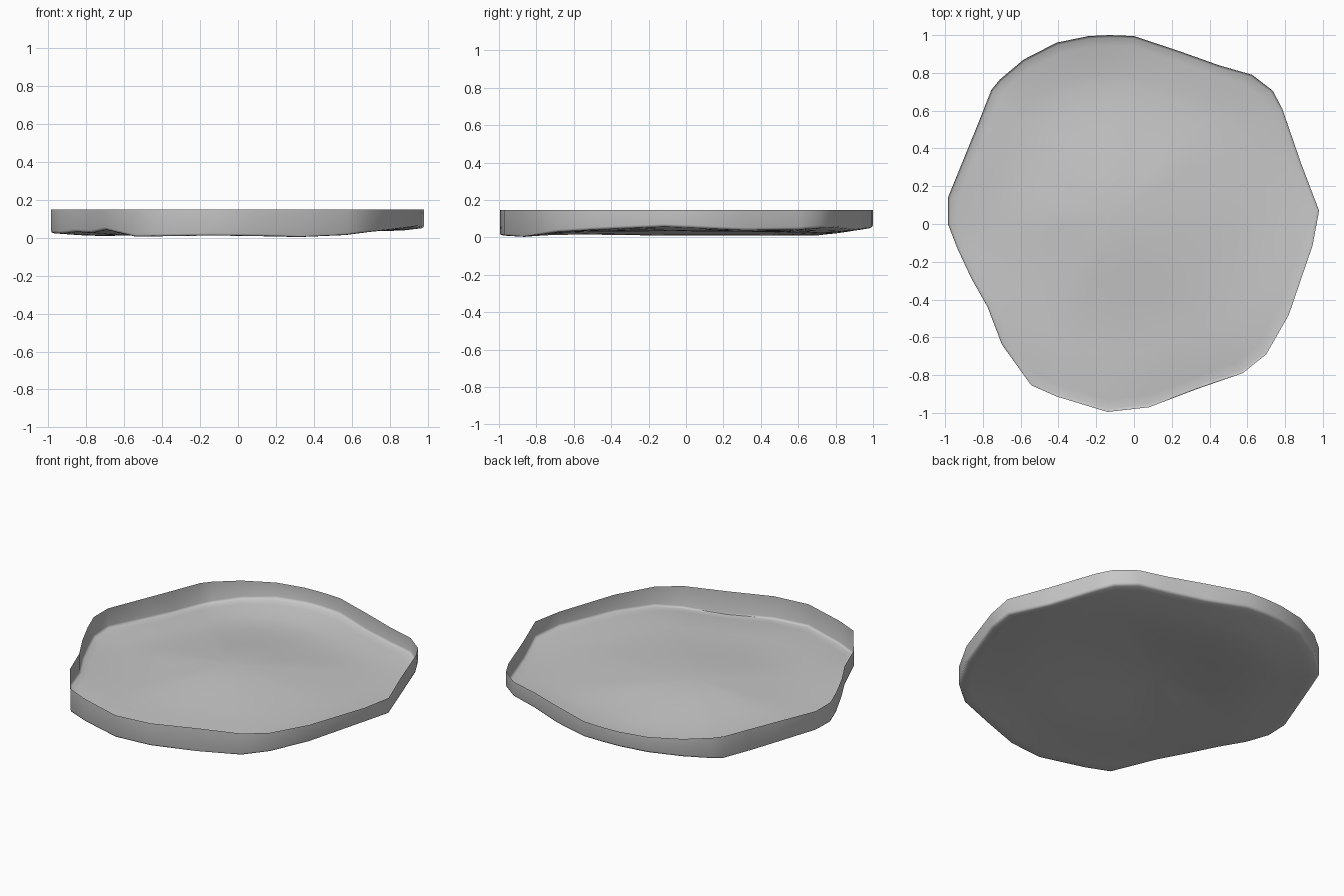
import bpy, bmesh, math

if "Cube" in bpy.data.objects:
    bpy.data.objects.remove(bpy.data.objects["Cube"])

# Rim outline: x, y, height of the lower edge
RIM = [(.98, .07, .050), (.945, -.115, .058), (.82, -.48, .042), (.70, -.69, .029),
       (.575, -.79, .012), (.33, -.875, .001), (.08, -.97, .007), (-.14, -.995, .010),
       (-.41, -.913, .006), (-.545, -.853, .004), (-.70, -.637, .043), (-.775, -.44, .026),
       (-.86, -.29, .031), (-.935, -.13, .021), (-.985, 0, .024), (-.985, .14, .028),
       (-.885, .385, .017), (-.82, .545, .011), (-.755, .71, .010), (-.71, .765, .017),
       (-.585, .87, .036), (-.41, .96, .050), (-.24, .995, .054), (-.13, 1.0, .054),
       (0, .995, .051), (.24, .915, .040), (.45, .84, .050), (.625, .79, .055),
       (.735, .705, .050), (.785, .61, .042), (.885, .32, .038)]
TOP = .147
PEAK = .07       # height of the low dome in the middle
PEAK_X, PEAK_Y = -.1, .05
GROOVE = .74     # where the dome ends and the floor rises to the rim

grey = bpy.data.materials.new("stone grey")
grey.diffuse_color = (.57, .57, .57, 1)
grey.use_nodes = True
grey.node_tree.nodes["Principled BSDF"].inputs["Base Color"].default_value = grey.diffuse_color

bm = bmesh.new()


def ring(point):
    return [bm.verts.new(point(*p)) for p in RIM]


def floor_ring(s):
    """Floor contour scaled by s: a low dome, a groove, then a rise to the rim."""
    def point(x, y, z):
        a = math.atan2(y, x)
        groove = .021 + .012 * math.cos(a + .2)
        if s < GROOVE:
            h = groove + (PEAK - groove) * math.cos(math.pi / 2 * s / GROOVE) ** 2
        else:
            w = (s - GROOVE) / (1 - GROOVE)
            h = groove + (z - groove) * w ** 1.3
        return x * s + PEAK_X * (1 - s), y * s + PEAK_Y * (1 - s), h
    return ring(point)


# Upright wall with a small rounded foot, then the wavy floor
rings = [ring(lambda x, y, z: (x, y, TOP)),
         ring(lambda x, y, z: (x, y, z + .013)),
         ring(lambda x, y, z: (x * .997, y * .997, z + .004))]
rings += [floor_ring(s) for s in (.986, .94, .87, .79, .72, .62, .5, .36, .22, .1)]
n = len(RIM)
for outer, inner in zip(rings, rings[1:]):
    for i in range(n):
        j = (i + 1) % n
        bm.faces.new((outer[i], inner[i], inner[j], outer[j]))

# Middle of the dome
centre = bm.verts.new((PEAK_X, PEAK_Y, PEAK))
for i in range(n):
    bm.faces.new((rings[-1][i], centre, rings[-1][(i + 1) % n]))
bmesh.ops.recalc_face_normals(bm, faces=bm.faces)

mesh = bpy.data.meshes.new("shallow_tray")
bm.to_mesh(mesh)
bm.free()
mesh.materials.append(grey)
tray = bpy.data.objects.new("shallow_tray", mesh)
bpy.context.collection.objects.link(tray)
bpy.context.view_layer.objects.active = tray
tray.select_set(True)
bpy.ops.object.shade_smooth_by_angle(angle=math.radians(60))
